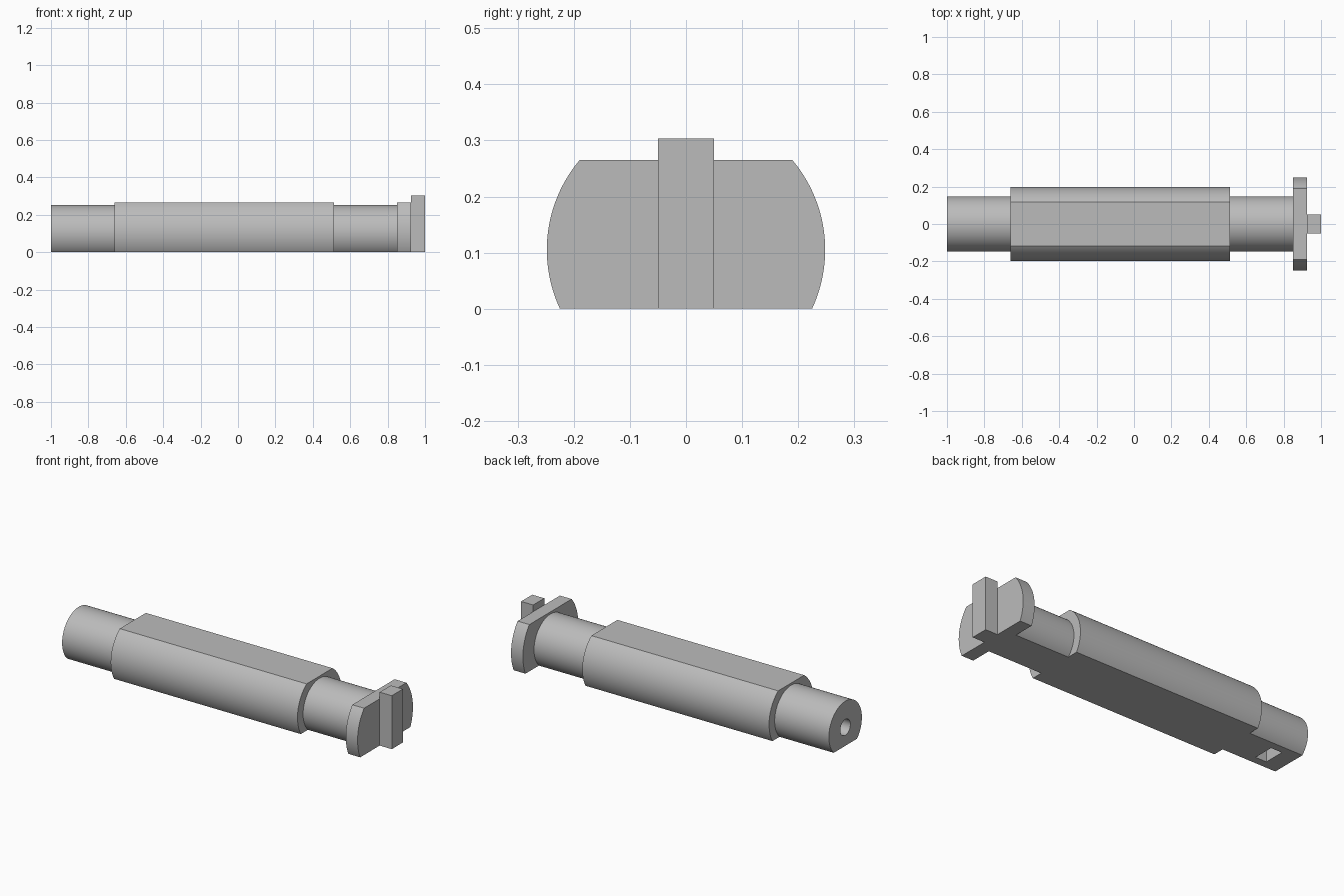
import bpy, bmesh, math

if "Cube" in bpy.data.objects:
    bpy.data.objects.remove(bpy.data.objects["Cube"])

AXIS_Z = 0.105   # height of the shaft's centre line
TOP = 0.265      # height of the upper flat

gray = bpy.data.materials.new("plain gray")
gray.diffuse_color = (0.5, 0.5, 0.5, 1)
gray.use_nodes = True
gray.node_tree.nodes["Principled BSDF"].inputs["Base Color"].default_value = gray.diffuse_color


def prism(name, outline, x0, x1):
    """Extrude a closed (y, z) outline along x."""
    bm = bmesh.new()
    face = bm.faces.new([bm.verts.new((x0, y, z)) for y, z in outline])
    moved = bmesh.ops.extrude_face_region(bm, geom=[face])["geom"]
    bmesh.ops.translate(bm, vec=(x1 - x0, 0, 0),
                        verts=[v for v in moved if isinstance(v, bmesh.types.BMVert)])
    bmesh.ops.recalc_face_normals(bm, faces=bm.faces)
    mesh = bpy.data.meshes.new(name)
    bm.to_mesh(mesh)
    bm.free()
    mesh.materials.append(gray)
    ob = bpy.data.objects.new(name, mesh)
    bpy.context.collection.objects.link(ob)
    return ob


def smooth(ob):
    bpy.ops.object.select_all(action='DESELECT')
    bpy.context.view_layer.objects.active = ob
    ob.select_set(True)
    bpy.ops.object.shade_smooth_by_angle(angle=math.radians(25))


def flatted_circle(r, steps=40):
    """Circle cut flat at z = 0 and, where it reaches, at the upper flat."""
    low = math.asin(-AXIS_Z / r)
    high = math.asin(min(1, (TOP - AXIS_Z) / r))
    angles = [low + (high - low) * i / steps for i in range(steps + 1)]
    right = [(r * math.cos(a), AXIS_Z + r * math.sin(a)) for a in angles]
    left = [(-y, z) for y, z in reversed(right) if y > 1e-6]
    return right + left


def box(y, z0, z1):
    return [(-y, z0), (y, z0), (y, z1), (-y, z1)]


# Stepped shaft along x
end_shaft = prism("end_shaft", flatted_circle(0.148), -1, -0.66)
body = prism("body", flatted_circle(0.198), -0.66, 0.512)
neck = prism("neck", flatted_circle(0.148), 0.512, 0.85)
flange = prism("flange", flatted_circle(0.248), 0.85, 0.924)

# Upright key on the flange face
prism("key", box(0.05, 0, 0.303), 0.924, 1)

# Screw hole in the end and nut pocket in the underside
circle = [(0.045 * math.cos(a), AXIS_Z + 0.045 * math.sin(a))
          for a in (math.tau * i / 32 for i in range(32))]
cutters = [prism("screw_hole_cutter", circle, -1.1, -0.76),
           prism("nut_pocket_cutter", box(0.06, -0.1, 0.17), -0.905, -0.835)]
bpy.context.view_layer.objects.active = end_shaft
for cutter in cutters:
    cutter.hide_render = True
    mod = end_shaft.modifiers.new("cut", 'BOOLEAN')
    mod.operation = 'DIFFERENCE'
    mod.solver = 'EXACT'
    mod.object = cutter
    bpy.ops.object.modifier_apply(modifier=mod.name)
for cutter in cutters:
    bpy.data.objects.remove(cutter)

for part in (end_shaft, body, neck, flange):
    smooth(part)
